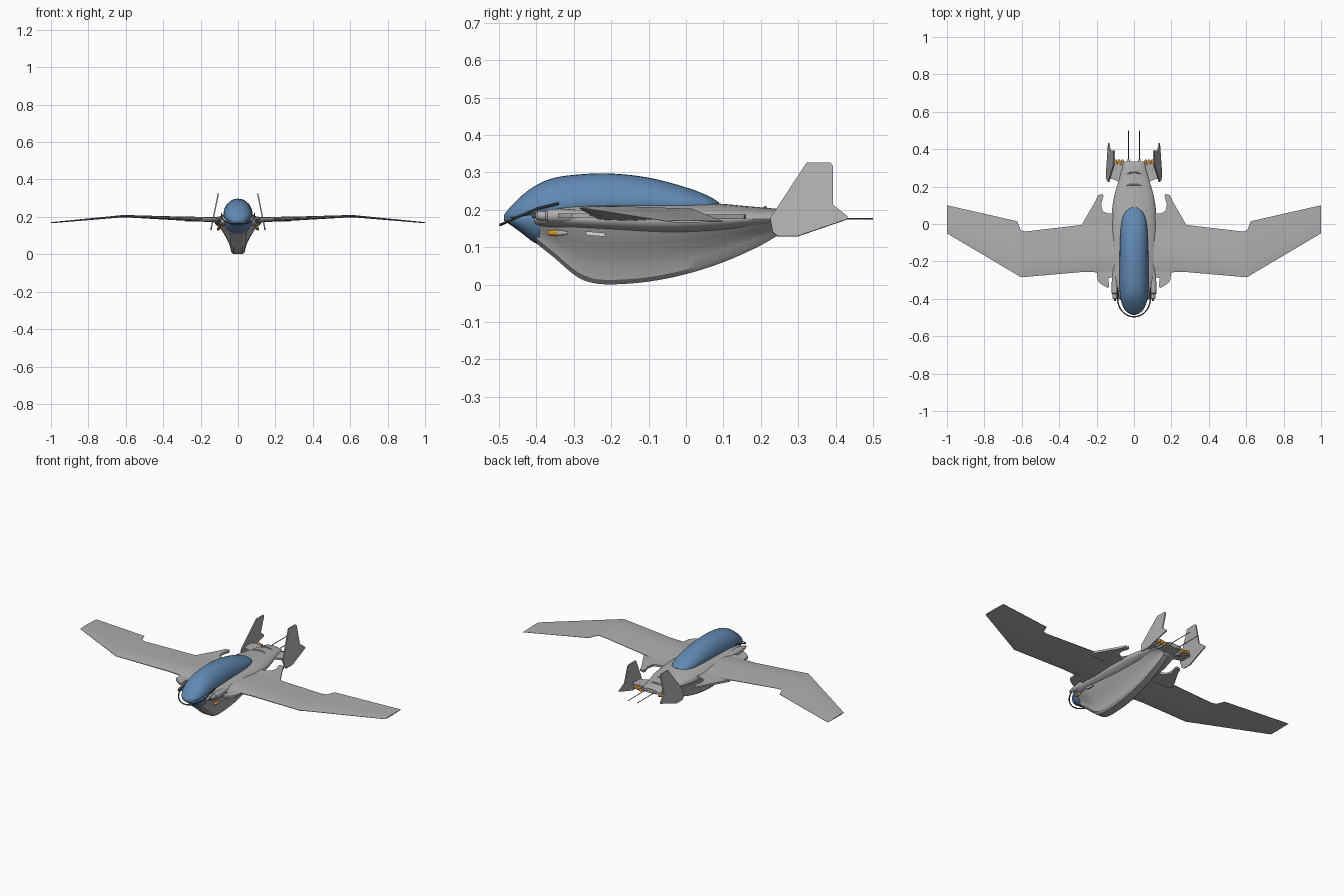
import bpy, bmesh, math
from mathutils import Vector

if "Cube" in bpy.data.objects:
    bpy.data.objects.remove(bpy.data.objects["Cube"])


def material(name, rgb):
    m = bpy.data.materials.new(name)
    m.diffuse_color = (*rgb, 1)
    m.use_nodes = True
    m.node_tree.nodes["Principled BSDF"].inputs["Base Color"].default_value = m.diffuse_color
    return m


GREY = material("hull_grey", (0.43, 0.43, 0.43))
BLUE = material("canopy_blue", (0.12, 0.25, 0.45))
GOLD = material("engine_orange", (0.62, 0.27, 0.03))
DARK = material("antenna_dark_grey", (0.10, 0.10, 0.10))
LIGHT = material("light_panel", (0.70, 0.70, 0.70))


def finish(bm, name, mat, mirror=False, angle=35):
    bmesh.ops.remove_doubles(bm, verts=bm.verts, dist=1e-5)
    bmesh.ops.recalc_face_normals(bm, faces=bm.faces)
    me = bpy.data.meshes.new(name)
    bm.to_mesh(me)
    bm.free()
    ob = bpy.data.objects.new(name, me)
    bpy.context.collection.objects.link(ob)
    me.materials.append(mat)
    if mirror:
        ob.modifiers.new("Mirror", 'MIRROR').use_mirror_merge = False
    bpy.ops.object.select_all(action='DESELECT')
    ob.select_set(True)
    bpy.context.view_layer.objects.active = ob
    bpy.ops.object.shade_smooth_by_angle(angle=math.radians(angle))
    return ob


def loft(name, rings, mat, mirror=False, angle=35):
    """Skin a list of equal-length closed rings and cap both ends."""
    bm = bmesh.new()
    vs = [[bm.verts.new(p) for p in r] for r in rings]
    n = len(rings[0])
    for a, b in zip(vs, vs[1:]):
        for i in range(n):
            j = (i + 1) % n
            bm.faces.new((a[i], a[j], b[j], b[i]))
    bm.faces.new(vs[0])
    bm.faces.new(vs[-1])
    return finish(bm, name, mat, mirror, angle)


def resample(table, steps=4):
    """Catmull-Rom interpolation of rows of numbers."""
    out = []
    for k in range(len(table) - 1):
        p0, p1 = table[max(k - 1, 0)], table[k]
        p2, p3 = table[k + 1], table[min(k + 2, len(table) - 1)]
        for s in range(steps):
            t = s / steps
            out.append([0.5 * (2 * b + (c - a) * t + (2 * a - 5 * b + 4 * c - d) * t * t
                               + (3 * b - a - 3 * c + d) * t ** 3)
                        for a, b, c, d in zip(p0, p1, p2, p3)])
    out.append(list(table[-1]))
    return out


def oval(y, w, zc, zt, zb, n=32):
    """Egg section: half width w, widest at zc, from zb to zt."""
    ring = []
    for i in range(n):
        a = 2 * math.pi * i / n
        s = math.sin(a)
        ring.append((w * math.cos(a), y, zc + s * ((zt - zc) if s > 0 else (zc - zb))))
    return ring


def lathe(name, x, z, prof, mat, mirror=True, n=16):
    rings = [[(x + r * math.cos(2 * math.pi * i / n), y, z + r * math.sin(2 * math.pi * i / n))
              for i in range(n)] for y, r in prof]
    return loft(name, rings, mat, mirror)


def tube(name, pts, r, mat, n=8):
    rings = []
    for i, p in enumerate(pts):
        d = (Vector(pts[min(i + 1, len(pts) - 1)]) - Vector(pts[max(i - 1, 0)])).normalized()
        u = d.cross(Vector((0, 0.3, 1))).normalized()
        v = d.cross(u)
        rings.append([Vector(p) + r * (math.cos(2 * math.pi * k / n) * u + math.sin(2 * math.pi * k / n) * v)
                      for k in range(n)])
    return loft(name, rings, mat)


def plate(name, pts, offset, mat):
    """Flat outline thickened by an offset vector, mirrored left and right."""
    o = Vector(offset) / 2
    return loft(name, [[Vector(p) - o for p in pts], [Vector(p) + o for p in pts]], mat, True, 20)


# upper hull: y, half width, widest z, top, bottom
upper = [(-.405, .075, .175, .195, .150), (-.37, .104, .176, .207, .146), (-.30, .116, .175, .219, .140),
         (-.20, .122, .173, .222, .132), (-.05, .124, .172, .221, .125), (.08, .117, .173, .217, .135),
         (.16, .103, .175, .210, .147), (.24, .080, .176, .203, .160), (.30, .064, .176, .198, .163),
         (.335, .056, .176, .190, .165)]
loft("upper_hull", [oval(*r) for r in resample(upper)], GREY)

# lower hull with flared sides and flat keel: y, bottom z, top half width, keel half width
lower = [(-.40, .110, .070, .045), (-.35, .070, .088, .040), (-.30, .027, .098, .037), (-.26, .007, .102, .036),
         (-.20, .0005, .105, .036), (-.10, .008, .105, .036), (0, .028, .102, .034), (.10, .060, .092, .031),
         (.20, .105, .075, .028), (.27, .147, .058, .025)]
rings = []
for y, zb, wt, wb in resample(lower):
    z0 = zb + .012
    side = [(wb * .65, zb)]
    for t, f in ((0, 0), (.2, .1), (.4, .3), (.6, .56), (.8, .84), (1, 1)):
        side.append((wb + (wt - wb) * f, z0 + (.172 - z0) * t))
    rings.append([(x, y, z) for x, z in side] + [(-x, y, z) for x, z in reversed(side)])
loft("lower_hull", rings, GREY, angle=30)

# canopy glass and chin glass
canopy = [(-.487, .006, .180, .186, .174), (-.470, .040, .183, .207, .172), (-.44, .060, .190, .237, .172),
          (-.40, .072, .200, .266, .175), (-.35, .077, .206, .286, .180), (-.28, .078, .212, .295, .19),
          (-.20, .077, .215, .297, .19), (-.10, .075, .215, .286, .19), (0, .068, .213, .260, .19),
          (.06, .050, .210, .237, .19), (.088, .018, .207, .220, .19)]
loft("canopy", [oval(*r) for r in resample(canopy)], BLUE, angle=50)
chin = [(-.487, .006, .177, .183, .171), (-.47, .038, .177, .195, .160), (-.44, .056, .177, .20, .138),
        (-.41, .068, .177, .20, .115), (-.39, .071, .177, .20, .106)]
loft("nose_glass", [oval(*r) for r in resample(chin)], BLUE)

# wings: x, leading y, trailing y, mid z, thickness
rings = []
for x, le, te, z, th in ((.07, -.26, .03, .184, .032), (.28, -.257, -.005, .190, .022),
                         (.58, -.283, -.040, .203, .013), (.605, -.285, -.034, .204, .012),
                         (.625, -.272, .015, .203, .012), (1.0, -.05, .10, .169, .006)):
    h = th / 2
    rings.append([(x, le + (te - le) * f, z + h * k) for f, k in
                  ((0, .2), (.12, .8), (.4, 1), (1, .0), (1, -.3), (.4, -1), (.12, -.8), (0, -.2))])
loft("wing", rings, GREY, True, 20)

# wing root strakes, front and rear
plate("front_strake", [(x, y, .184) for x, y in
      ((.10, -.24), (.21, -.24), (.20, -.257), (.193, -.305), (.175, -.322), (.142, -.342),
       (.132, -.335), (.138, -.29), (.10, -.28))], (0, 0, .012), GREY)
plate("rear_strake", [(x, y, .182) for x, y in
      ((.10, -.04), (.275, -.03), (.28, -.005), (.205, .125), (.192, .155), (.168, .16),
       (.163, .15), (.176, .105), (.168, .07), (.14, .055), (.10, .055))], (0, 0, .012), GREY)

# tail: small stabilisers and inward-leaning fins
plate("tail_stabiliser", [(x, y, .176) for x, y in
      ((.05, .21), (.10, .235), (.134, .245), (.134, .31), (.10, .325), (.05, .31))], (0, 0, .01), GREY)
plate("tail_fin", [(.145 - (z - .13) * .205, y, z) for y, z in
      ((.225, .177), (.322, .325), (.386, .325), (.393, .317), (.393, .213), (.432, .182), (.432, .175),
       (.298, .129), (.245, .129), (.232, .14))], (.007, 0, .0015), GREY)

# gun housings beside the canopy and flowing shoulder rails
lathe("nose_pod", .102, .184, [(-.402, .008), (-.397, .012), (-.375, .013), (-.37, .018),
                               (-.33, .019), (-.25, .012)], GREY)
lathe("nose_pod_muzzle", .102, .184, [(-.412, .006), (-.395, .006)], DARK)

# orange thrusters at front and back
lathe("front_thruster", .102, .138, [(-.372, .002), (-.366, .007), (-.35, .009), (-.345, .009)], GOLD)
lathe("front_thruster_mount", .102, .138, [(-.347, .007), (-.33, .007), (-.315, .003)], GREY)
for i, (x, z) in enumerate(((.062, .167), (.08, .171), (.098, .174))):
    lathe(f"rear_thruster_{i + 1}", x, z, [(.318, .008), (.332, .009), (.342, .006), (.346, .002)], GOLD)
    lathe(f"rear_thruster_mount_{i + 1}", x, z, [(.27, .004), (.29, .009), (.32, .009)], GREY)

# light panels on the hull flanks
plate("flank_panel", [(.108, y, z) for y, z in
      ((-.27, .143), (-.215, .138), (-.215, .128), (-.265, .132))], (.009, 0, 0), LIGHT)

# tail antennas
lathe("tail_antenna", .029, .176, [(.33, .003), (.34, .0022), (.5, .0018)], DARK, n=8)
lathe("antenna_base", .029, .176, [(.31, .009), (.335, .008), (.348, .004)], GREY)

# nose ring
pts = [(.088, -.34, .217)]
for i in range(25):
    a = math.pi * i / 24
    pts.append((.087 * math.cos(a), -.40 - .096 * math.sin(a), .16 + .042 * (1 - math.sin(a))))
pts.append((-.088, -.34, .217))
tube("nose_ring", pts, .0035, DARK)

# ridges across the tail deck
for i, (y, w) in enumerate(((.19, .055), (.255, .045))):
    pts = []
    for k in range(13):
        a = math.pi * (.12 + .76 * k / 12)
        pts.append((w * math.cos(a), y + .022 * math.sin(a), .187 + .018 * math.sin(a) - .004 * i))
    tube(f"deck_ridge_{i + 1}", pts, .005, GREY)
